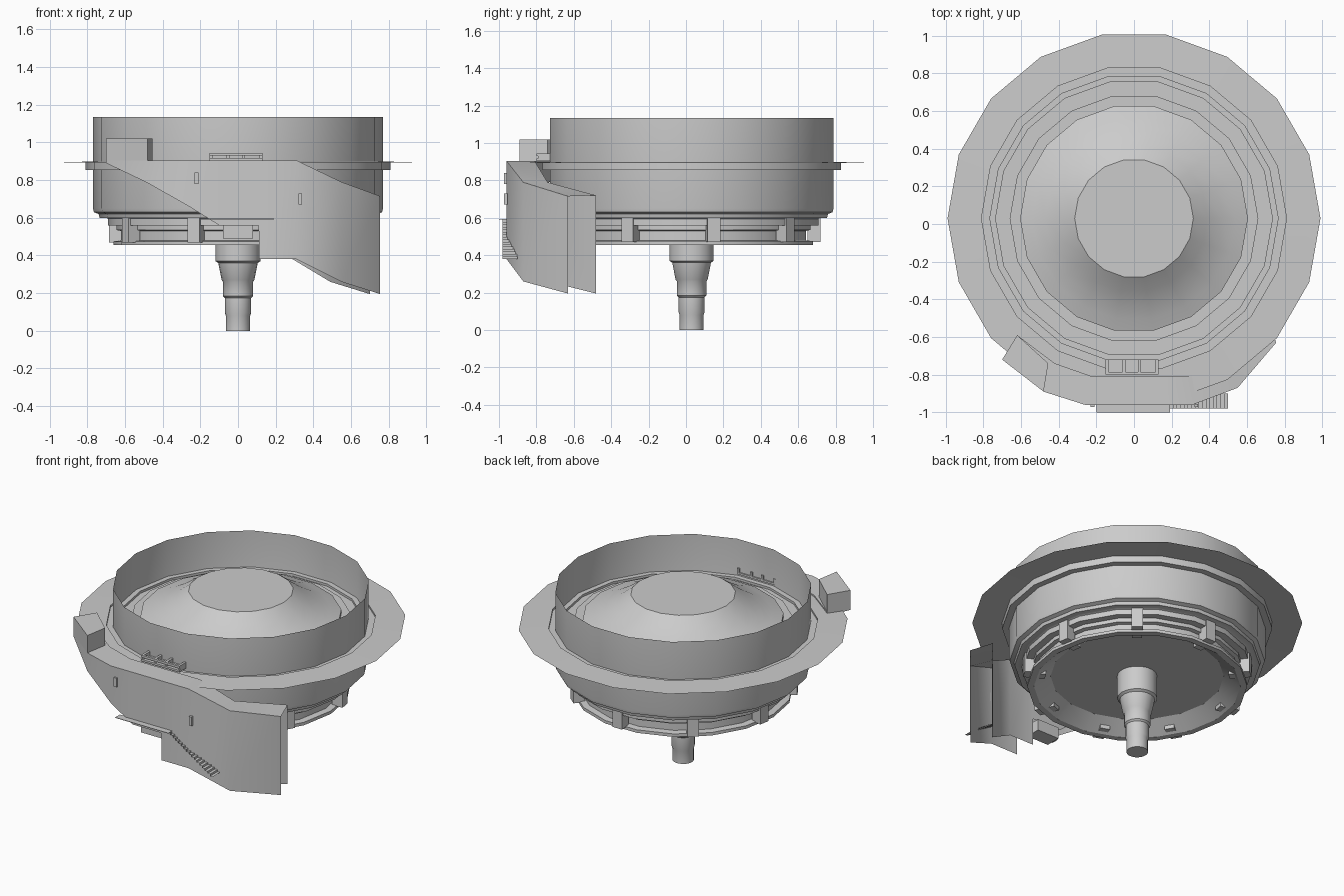
import bpy, bmesh, math
from mathutils import Matrix

if "Cube" in bpy.data.objects:
    bpy.data.objects.remove(bpy.data.objects["Cube"])

CY = 0.03   # y of the drum axis
SEG = 18


def finish(name, bm, smooth=None):
    bmesh.ops.recalc_face_normals(bm, faces=bm.faces[:])
    me = bpy.data.meshes.new(name)
    bm.to_mesh(me)
    bm.free()
    ob = bpy.data.objects.new(name, me)
    bpy.context.collection.objects.link(ob)
    if smooth:
        bpy.ops.object.select_all(action='DESELECT')
        bpy.context.view_layer.objects.active = ob
        ob.select_set(True)
        bpy.ops.object.shade_smooth_by_angle(angle=math.radians(smooth))
    return ob


def lathe(name, profile, seg=SEG, smooth=35):
    """Revolve (radius, z) points around the drum axis."""
    bm = bmesh.new()
    rings = []
    for r, z in profile:
        if r == 0:
            rings.append([bm.verts.new((0, CY, z))] * seg)
        else:
            rings.append([bm.verts.new((r * math.cos(2 * math.pi * i / seg),
                                        CY + r * math.sin(2 * math.pi * i / seg), z))
                          for i in range(seg)])
    for a, b in zip(rings, rings[1:]):
        for i in range(seg):
            j = (i + 1) % seg
            bm.faces.new(list(dict.fromkeys((a[i], a[j], b[j], b[i]))))
    return finish(name, bm, smooth)


def add_box(bm, lo, hi, mat=Matrix()):
    c = [(a + b) / 2 for a, b in zip(lo, hi)]
    s = [b - a for a, b in zip(lo, hi)]
    bmesh.ops.create_cube(bm, size=1, matrix=mat @ Matrix.Translation(c) @ Matrix.Diagonal((*s, 1)))


def boxes(name, items):
    bm = bmesh.new()
    for lo, hi in items:
        add_box(bm, lo, hi)
    return finish(name, bm)


def radial_boxes(name, items, start=10, count=9):
    """Repeat boxes (local x pointing outward) around the drum axis."""
    bm = bmesh.new()
    for k in range(count):
        m = Matrix.Translation((0, CY, 0)) @ Matrix.Rotation(math.radians(start + k * 360 / count), 4, 'Z')
        for lo, hi in items:
            add_box(bm, lo, hi, m)
    return finish(name, bm)


# Drum wall and stepped underside
lathe("drum_shell", [(.77, 1.135), (.77, .65), (.765, .63), (.74, .62), (.735, .60), (.70, .60),
                     (.69, .595), (.69, .56), (.645, .56)])
# Brim around the drum with the ring beneath it
lathe("brim", [(.768, .885), (.81, .885), (.81, .898), (.99, .893)])
lathe("brim_support_ring", [(.81, .89), (.81, .855), (.77, .855)])
# Recessed floor with a channel, rising into a flared central mound
lathe("inner_floor", [(.768, .895), (.735, .895), (.735, .88), (.66, .88), (.66, .92),
                      (.605, .92), (.605, .945), (.54, .968), (.47, .998), (.39, 1.045),
                      (.315, 1.10), (0, 1.10)])
# Lower running ring and hollow underside
lathe("lower_ring", [(.645, .565), (.645, .535), (.62, .53), (.62, .48), (.66, .475),
                     (.66, .455), (.62, .455), (.52, .525), (0, .525)])
# Stepped spindle
lathe("spindle", [(.12, .53), (.12, .37), (.105, .36), (.087, .27), (.08, .26), (.08, .185),
                  (.07, .175), (.07, .095), (.065, .08), (.065, 0), (0, 0)])

# Clips gripping the lower ring
radial_boxes("ring_clips", [((.62, -.035, .47), (.69, .035, .60)),
                            ((.56, -.03, .465), (.60, .03, .49))])

# Curved side housing: (x, y, top z, bottom z) for the outer and inner sheets
outer = [(-.70, -.72, .905, .89), (-.48, -.89, .905, .785), (-.26, -.96, .905, .66),
         (-.10, -.96, .905, .56), (.11, -.96, .905, .56), (.111, -.96, .905, .38),
         (.31, -.96, .905, .38), (.55, -.87, .79, .26), (.755, -.63, .715, .195)]
inner = [(-.62, -.59, .905, .89), (-.42, -.74, .905, .785), (-.22, -.81, .905, .66),
         (-.10, -.81, .905, .56), (.11, -.81, .905, .56), (.111, -.81, .905, .38),
         (.29, -.81, .905, .38), (.49, -.74, .79, .26), (.70, -.48, .72, .195)]
bm = bmesh.new()
ot, ob_, it, ib = ([bm.verts.new((p[0], p[1], p[k])) for p in s]
                   for s, k in ((outer, 2), (outer, 3), (inner, 2), (inner, 3)))
for i in range(len(outer) - 1):
    bm.faces.new((ob_[i], ob_[i + 1], ot[i + 1], ot[i]))
    bm.faces.new((it[i], it[i + 1], ib[i + 1], ib[i]))
    bm.faces.new((ot[i], ot[i + 1], it[i + 1], it[i]))
finish("side_housing", bm, 50)

# Raised block at the left end of the housing
bm = bmesh.new()
plan = [(-.62, -.59), (-.70, -.72), (-.48, -.89), (-.455, -.74)]
base_z = (.88, .89, .785, .785)
low = [bm.verts.new((x, y, z)) for (x, y), z in zip(plan, base_z)]
top = [bm.verts.new((x, y, 1.02)) for x, y in plan]
bm.faces.new(top)
bm.faces.new(low[::-1])
for i in range(4):
    j = (i + 1) % 4
    bm.faces.new((low[i], low[j], top[j], top[i]))
finish("end_block", bm)

# Landing shelf and thin flight of stairs on the housing face
boxes("landing_shelf", [((-.20, -1.0, .592), (.19, -.95, .595))])
N = 16
bm = bmesh.new()
prev = None
for i in range(N + 1):
    x, z = .19 + .31 * i / N, .59 - .21 * i / N
    zs = (z, z - .21 / N) if i < N else (z,)
    for zz in zs:
        pair = [bm.verts.new((x, -.98, zz)), bm.verts.new((x, -.90 if x > .31 else -.955, zz))]
        if prev:
            bm.faces.new((prev[0], pair[0], pair[1], prev[1]))
        prev = pair
finish("stairs", bm)

# Small lamps, lower hatch and the bracket on top of the housing
boxes("housing_lamps", [((x - .01, -.972, z - .03), (x + .01, -.955, z + .03))
                        for x, z in ((-.22, .81), (.33, .70))])
boxes("lower_hatch", [((-.08, -.90, .49), (.08, -.80, .565))])
boxes("top_bracket", [((-.15, -.80, .905), (.13, -.72, .918)),
                      ((-.15, -.80, .93), (.13, -.785, .945))]
      + [((x, -.79, .905), (x + .015, -.72, .945)) for x in (-.15, -.06, .02, .115)])
